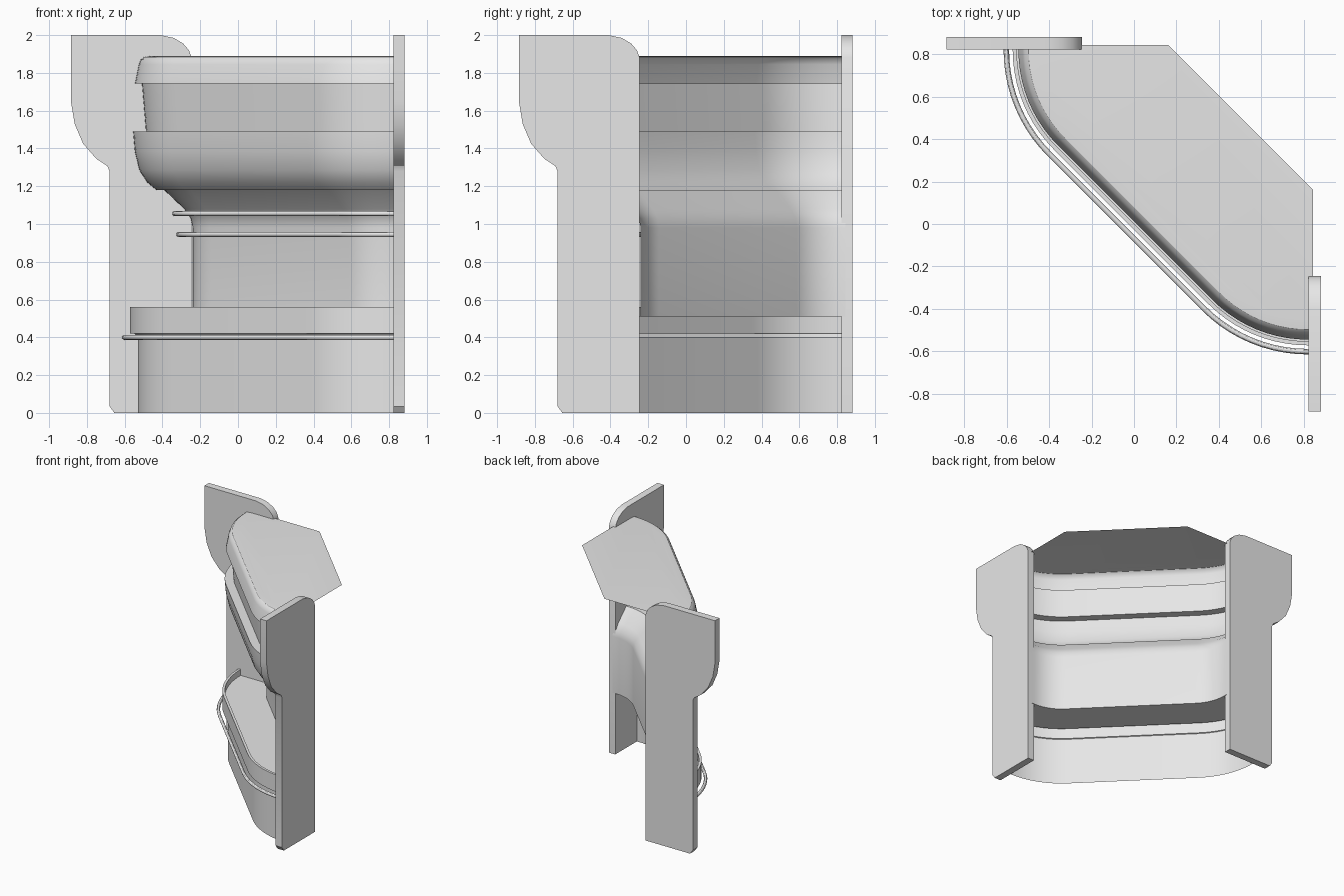
import bpy, bmesh, math

cube = bpy.data.objects.get("Cube")
if cube:
    bpy.data.objects.remove(cube)

grey = bpy.data.materials.new("plain grey")
grey.use_nodes = True
grey.diffuse_color = (0.8, 0.8, 0.8, 1)
grey.node_tree.nodes["Principled BSDF"].inputs["Base Color"].default_value = (0.8, 0.8, 0.8, 1)

CX, CY = 0.09, 0.82   # centre of the corner arc
END = 0.845           # where the body meets the side panels
STEPS = 10


def finish(name, bm):
    mesh = bpy.data.meshes.new(name)
    bm.to_mesh(mesh)
    bm.free()
    mesh.materials.append(grey)
    obj = bpy.data.objects.new(name, mesh)
    bpy.context.collection.objects.link(obj)
    bpy.ops.object.select_all(action='DESELECT')
    obj.select_set(True)
    bpy.context.view_layer.objects.active = obj
    bpy.ops.object.shade_smooth_by_angle(angle=math.radians(30))
    return obj


def plan(x):
    """Diagonal front with rounded corners, starting at the given x."""
    r = CX - x
    half = [(x, END)]
    for i in range(STEPS + 1):
        t = math.pi / 4 * i / STEPS
        half.append((CX - r * math.cos(t), CY - r * math.sin(t)))
    return half + [(b, a) for a, b in reversed(half)]


def sweep(name, profile, closed=False, lid=False):
    """Carry an (x, z) profile along the plan outline."""
    bm = bmesh.new()
    rows = [[bm.verts.new((a, b, z)) for a, b in plan(x)] for x, z in profile]
    pairs = list(zip(rows, rows[1:]))
    if closed:
        pairs.append((rows[-1], rows[0]))
    for low, high in pairs:
        for j in range(len(low) - 1):
            bm.faces.new((low[j], low[j + 1], high[j + 1], high[j]))
    if lid:
        z = profile[-1][1]
        back = [bm.verts.new((END, 0.16, z)), bm.verts.new((0.16, END, z))]
        bm.faces.new(rows[-1] + back)
    return finish(name, bm)


# Body, from the floor up
sweep("base_front", [(-0.53, 0), (-0.53, 0.4), (-0.55, 0.42)])
sweep("counter_lip", [(-0.55, 0.42), (-0.572, 0.42), (-0.572, 0.56),
                      (-0.552, 0.56), (-0.552, 0.51)])
sweep("counter_shelf", [(-0.552, 0.51), (-0.24, 0.51)])
sweep("recessed_wall", [(-0.24, 0.51), (-0.24, 0.98), (-0.25, 1.03),
                        (-0.285, 1.08), (-0.39, 1.18)])
sweep("belly", [(-0.39, 1.18), (-0.432, 1.18), (-0.48, 1.22), (-0.522, 1.285),
                (-0.546, 1.385), (-0.555, 1.49), (-0.487, 1.49)])
sweep("upper_band", [(-0.487, 1.49), (-0.508, 1.745)])
sweep("top_cap", [(-0.508, 1.745), (-0.545, 1.745), (-0.525, 1.845),
                  (-0.515, 1.87), (-0.497, 1.885), (-0.45, 1.89)], lid=True)

# Round rails
for name, x, z in (("lower_rail", -0.602, 0.4), ("middle_rail", -0.314, 0.945),
                   ("upper_rail", -0.335, 1.055)):
    angles = [math.tau * i / 12 for i in range(12)]
    sweep(name, [(x - 0.013 * math.cos(a), z + 0.013 * math.sin(a)) for a in angles],
          closed=True)

# Side panels: two thin plates around an inset core
OUTLINE = [(-0.655, 0), (-0.245, 0), (-0.245, 1.88), (-0.26, 1.92), (-0.29, 1.955),
           (-0.34, 1.985), (-0.41, 2), (-0.885, 2), (-0.885, 1.65), (-0.865, 1.53),
           (-0.82, 1.425), (-0.75, 1.345), (-0.692, 1.307), (-0.68, 1.28), (-0.68, 0.035)]


def slab(name, start, thick, inset, swap):
    bm = bmesh.new()
    face = bm.faces.new([bm.verts.new((x, start, z)) for x, z in OUTLINE])
    if inset:
        ring = bmesh.ops.inset_individual(bm, faces=[face], thickness=inset)["faces"]
        bmesh.ops.delete(bm, geom=[f for f in ring if f != face], context='FACES')
    out = bmesh.ops.extrude_face_region(bm, geom=[face])["geom"]
    for v in out:
        if isinstance(v, bmesh.types.BMVert):
            v.co.y += thick
    if swap:
        for v in bm.verts:
            v.co.x, v.co.y = v.co.y, v.co.x
    bmesh.ops.recalc_face_normals(bm, faces=bm.faces)
    finish(name, bm)


for side, swap in (("right", False), ("left", True)):
    slab(side + "_panel_inner_plate", 0.823, 0.01, 0, swap)
    slab(side + "_panel_core", 0.833, 0.037, 0.014, swap)
    slab(side + "_panel_outer_plate", 0.87, 0.012, 0, swap)
